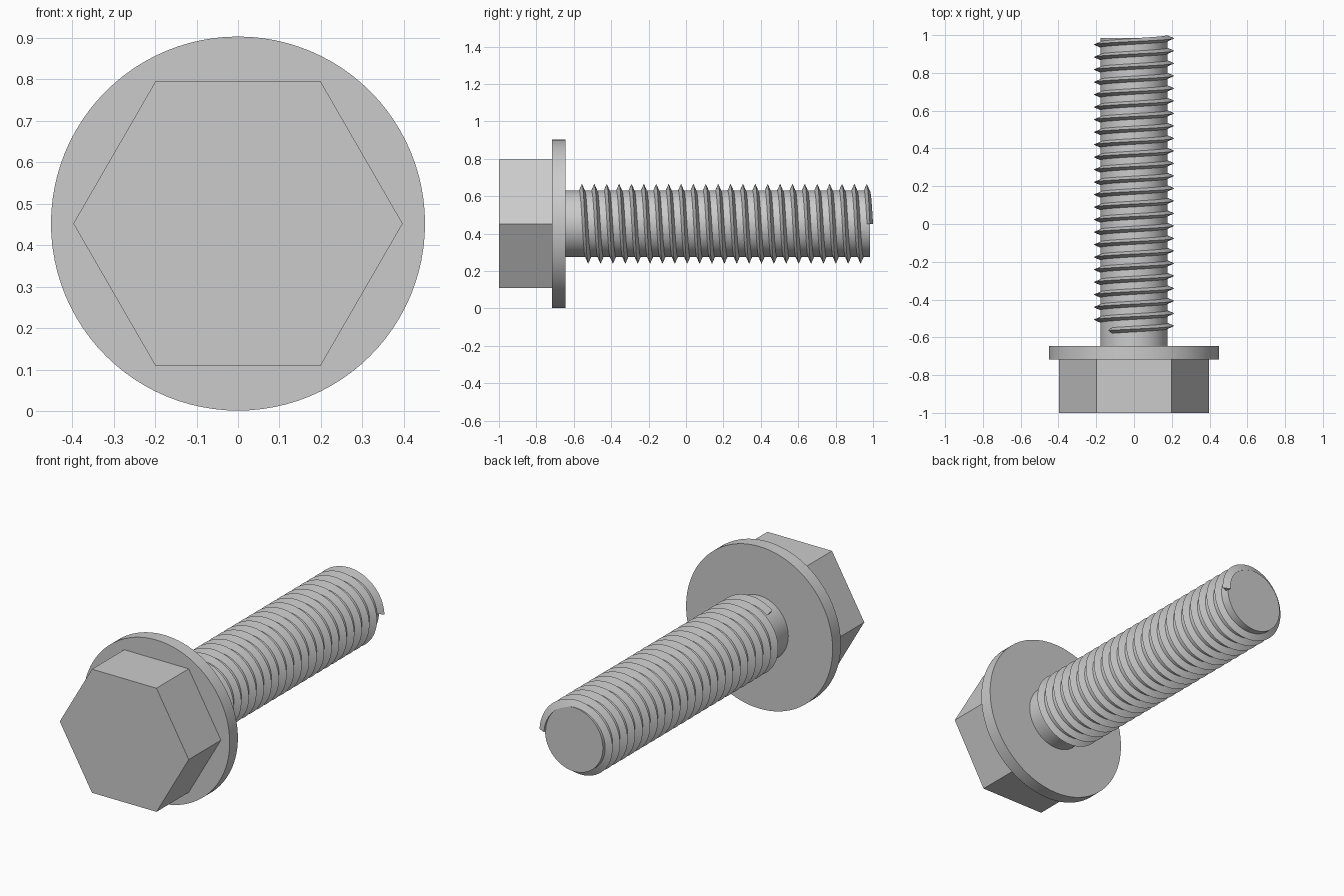
import bpy, bmesh, math

if "Cube" in bpy.data.objects:
    bpy.data.objects.remove(bpy.data.objects["Cube"])

CZ = 0.452            # height of the bolt axis
SHANK_R = 0.178


def finish(name, bm, angle=35):
    """Turn a bmesh into a named object, smooth-shaded with sharp edges kept."""
    bmesh.ops.recalc_face_normals(bm, faces=bm.faces)
    mesh = bpy.data.meshes.new(name)
    bm.to_mesh(mesh)
    bm.free()
    obj = bpy.data.objects.new(name, mesh)
    bpy.context.collection.objects.link(obj)
    bpy.ops.object.select_all(action='DESELECT')
    obj.select_set(True)
    bpy.context.view_layer.objects.active = obj
    bpy.ops.object.shade_smooth_by_angle(angle=math.radians(angle))
    return obj


def prism(name, radius, y0, y1, sides):
    """Closed prism along y; the first corner points to +x."""
    bm = bmesh.new()
    rings = []
    for y in (y0, y1):
        rings.append([bm.verts.new((radius * math.cos(2 * math.pi * i / sides), y,
                                    CZ + radius * math.sin(2 * math.pi * i / sides)))
                      for i in range(sides)])
        bm.faces.new(rings[-1])
    for i in range(sides):
        j = (i + 1) % sides
        bm.faces.new((rings[0][i], rings[0][j], rings[1][j], rings[1][i]))
    return finish(name, bm)


def helix(name, a_start, a_end, y_end, pitch, profile, steps=64):
    """Sweep a (radius, y offset) profile along a helix, capped at both ends."""
    bm = bmesh.new()
    count = round((a_start - a_end) / (2 * math.pi) * steps)
    rings = []
    for k in range(count + 1):
        a = a_start + (a_end - a_start) * k / count
        y = y_end - pitch * (a - a_end) / (2 * math.pi)
        rings.append([bm.verts.new((r * math.cos(a), y + dy, CZ + r * math.sin(a)))
                      for r, dy in profile])
    n = len(profile)
    for r0, r1 in zip(rings, rings[1:]):
        for i in range(n):
            j = (i + 1) % n
            bm.faces.new((r0[i], r0[j], r1[j], r1[i]))
    bm.faces.new(rings[0])
    bm.faces.new(rings[-1])
    return finish(name, bm)


# Head, washer flange and shank
prism("hex_head", 0.397, -1.0, -0.715, 6)
prism("flange", 0.451, -0.717, -0.645, 96)
prism("shank", SHANK_R, -0.647, 0.985, 64)

# Thread: V-shaped ridge from near the flange to the tip
turns = 23 + 130 / 360
helix("thread", turns * 2 * math.pi, 0.0, 0.983, 0.0662,
      [(SHANK_R - 0.004, -0.017), (0.213, 0.0), (SHANK_R - 0.004, 0.017)])
